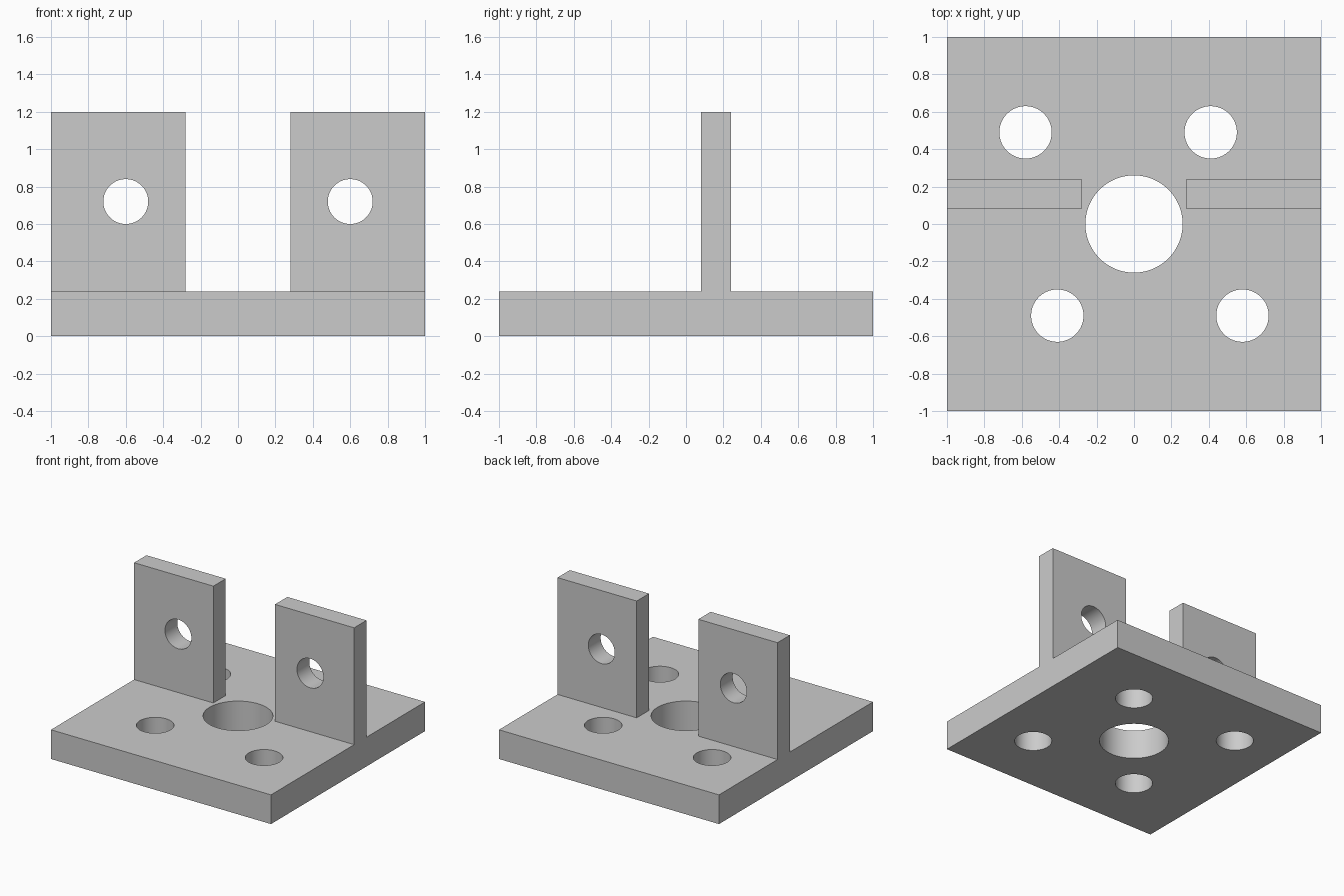
import bpy
import math

cube = bpy.data.objects.get("Cube")
if cube:
    bpy.data.objects.remove(cube, do_unlink=True)

metal = bpy.data.materials.new("plain_grey")
metal.use_nodes = True
GREY = (0.6, 0.6, 0.6, 1)
metal.diffuse_color = GREY
metal.node_tree.nodes["Principled BSDF"].inputs["Base Color"].default_value = GREY


def block(name, low, high):
    """Box between two opposite corners."""
    centre = [(a + b) / 2 for a, b in zip(low, high)]
    bpy.ops.mesh.primitive_cube_add(size=1, location=centre)
    obj = bpy.context.object
    obj.name = name
    obj.scale = [b - a for a, b in zip(low, high)]
    bpy.ops.object.transform_apply(location=False, rotation=False, scale=True)
    obj.data.materials.append(metal)
    return obj


def drill(obj, centre, radius, along_y=False):
    """Cut a round through-hole along z, or along y."""
    bpy.ops.mesh.primitive_cylinder_add(
        vertices=96, radius=radius, depth=1, location=centre,
        rotation=(math.pi / 2 if along_y else 0, 0, 0))
    cutter = bpy.context.object
    cutter.name = "hole_cutter"
    cutter.data.materials.append(metal)
    cut = obj.modifiers.new("hole", "BOOLEAN")
    cut.object = cutter
    cut.solver = "EXACT"
    bpy.context.view_layer.objects.active = obj
    bpy.ops.object.modifier_apply(modifier=cut.name)
    bpy.data.objects.remove(cutter, do_unlink=True)


def smooth(obj):
    bpy.ops.object.select_all(action="DESELECT")
    obj.select_set(True)
    bpy.context.view_layer.objects.active = obj
    bpy.ops.object.shade_smooth_by_angle(angle=math.radians(30))


# Base plate with a large centre bore and four offset bolt holes
THICK = 0.24
plate = block("base_plate", (-1, -1, 0), (1, 1, THICK))
drill(plate, (0, 0, THICK / 2), 0.26)
for x, y in [(-0.58, 0.49), (0.41, 0.49), (-0.41, -0.49), (0.58, -0.49)]:
    drill(plate, (x, y, THICK / 2), 0.14)
smooth(plate)

# Pair of upright lugs, each with a cross hole
for side, name in [(1, "left_lug"), (-1, "right_lug")]:
    inner, outer = sorted((side * 0.28, side * 1.0))
    lug = block(name, (inner, 0.08, THICK), (outer, 0.24, 1.2))
    drill(lug, (side * 0.6, 0.16, 0.72), 0.12, along_y=True)
    smooth(lug)
